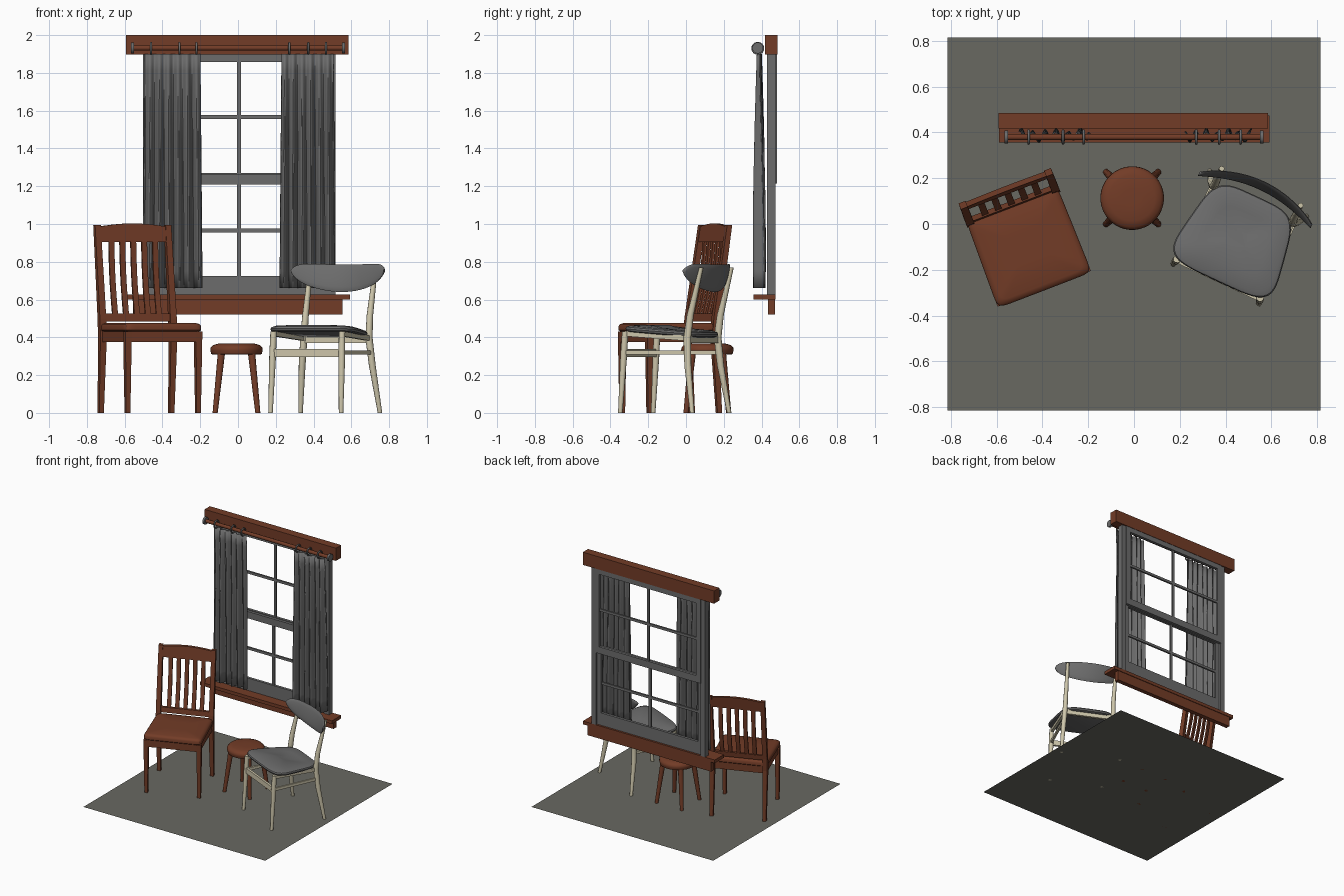
import bpy
import bmesh
from math import sin, cos, pi, radians, copysign
from mathutils import Matrix, Vector

default_cube = bpy.data.objects.get("Cube")
if default_cube:
    bpy.data.objects.remove(default_cube, do_unlink=True)


def make_material(name, colour):
    material = bpy.data.materials.new(name)
    material.use_nodes = True
    material.diffuse_color = (*colour, 1)
    material.node_tree.nodes["Principled BSDF"].inputs["Base Color"].default_value = (*colour, 1)
    return material


brown = make_material("brown wood", (0.17, 0.045, 0.02))
cream = make_material("cream wood", (0.62, 0.57, 0.41))
grey = make_material("grey", (0.15, 0.15, 0.15))
floor_grey = make_material("warm floor grey", (0.14, 0.14, 0.12))
HERE = Matrix.Identity(4)


def finish(bm, name, material, place=HERE, smooth=False):
    """Turn a bmesh into a coloured object."""
    bmesh.ops.recalc_face_normals(bm, faces=bm.faces)
    bm.transform(place)
    mesh = bpy.data.meshes.new(name)
    bm.to_mesh(mesh)
    bm.free()
    mesh.materials.append(material)
    obj = bpy.data.objects.new(name, mesh)
    bpy.context.collection.objects.link(obj)
    if smooth:
        bpy.ops.object.select_all(action='DESELECT')
        obj.select_set(True)
        bpy.context.view_layer.objects.active = obj
        bpy.ops.object.shade_smooth_by_angle(angle=radians(40))
    return obj


def loft(name, rings, material, place=HERE, smooth=False):
    """Skin a list of equal-length rings and cap both ends."""
    bm = bmesh.new()
    loops = [[bm.verts.new(p) for p in ring] for ring in rings]
    n = len(loops[0])
    for a, b in zip(loops, loops[1:]):
        for i in range(n):
            j = (i + 1) % n
            bm.faces.new((a[i], a[j], b[j], b[i]))
    bm.faces.new(loops[0])
    bm.faces.new(loops[-1])
    return finish(bm, name, material, place, smooth)


def box(name, x, y, z, material, place=HERE):
    rings = [[(x[0], y[0], h), (x[1], y[0], h), (x[1], y[1], h), (x[0], y[1], h)] for h in z]
    return loft(name, rings, material, place)


def post(name, stations, material, place=HERE, sides=4):
    """Upright leg: stations are (x, y, z, half x, half y)."""
    rings = []
    k = 1 / cos(pi / sides) if sides == 4 else 1
    for x, y, z, hx, hy in stations:
        angles = [2 * pi * (i + 0.5) / sides for i in range(sides)]
        rings.append([(x + k * hx * cos(a), y + k * hy * sin(a), z) for a in angles])
    return loft(name, rings, material, place, sides > 4)


def beam(name, start, end, half_width, half_height, material, place=HERE):
    start, end = Vector(start), Vector(end)
    side = (end - start).cross(Vector((0, 0, 1))).normalized() * half_width
    up = Vector((0, 0, half_height))
    rings = [[p - side - up, p + side - up, p + side + up, p - side + up] for p in (start, end)]
    return loft(name, rings, material, place)


def pad(name, half_front, half_back, half_depth, power, layers, tilt, material, place):
    """Rounded seat: layers are (z, scale); tilt raises the front."""
    rings = []
    for z, scale in layers:
        ring = []
        for i in range(48):
            a = 2 * pi * i / 48
            sx = copysign(abs(cos(a)) ** (2 / power), cos(a))
            sy = copysign(abs(sin(a)) ** (2 / power), sin(a))
            half = half_front + (half_back - half_front) * (sy + 1) / 2
            ring.append((sx * half * scale, sy * half_depth * scale, z - tilt * sy))
        rings.append(ring)
    return loft(name, rings, material, place, True)


SIDES = (("right", -1), ("left", 1))

# Floor
bm = bmesh.new()
bmesh.ops.create_grid(bm, x_segments=1, y_segments=1, size=0.815)
finish(bm, "floor", floor_grey)

# Slatted brown chair
chair = Matrix.Translation((-0.463, -0.098, 0)) @ Matrix.Rotation(radians(21), 4, 'Z')


def back_line(z):
    return 0.19 + 0.08 * (z - 0.45) / 0.55


for side, s in SIDES:
    post(f"chair_front_leg_{side}", [(s * 0.2, -0.18, 0, 0.012, 0.012),
         (s * 0.2, -0.18, 0.43, 0.018, 0.018)], brown, chair)
    post(f"chair_back_post_{side}", [(s * 0.2, 0.215, 0, 0.013, 0.013),
         (s * 0.2, 0.19, 0.4, 0.018, 0.018), (s * 0.2, back_line(0.5), 0.5, 0.018, 0.018),
         (s * 0.2, back_line(1), 0.995, 0.016, 0.014)], brown, chair)
    box(f"chair_side_apron_{side}", sorted((s * 0.187, s * 0.207)), (-0.17, 0.18), (0.375, 0.435), brown, chair)
for end, y in (("front", -0.186), ("back", 0.186)):
    box(f"chair_{end}_apron", (-0.19, 0.19), (y - 0.01, y + 0.01), (0.375, 0.435), brown, chair)
pad("chair_seat", 0.22, 0.213, 0.205, 14,
    [(0.432, 0.97), (0.438, 1), (0.46, 1), (0.47, 0.97), (0.477, 0.88), (0.477, 0.3)], 0, brown, chair)
for name, low, high, crown in (("lower", 0.485, 0.525, 0), ("top", 0.905, 0.985, 0.018)):
    rings = []
    for i in range(13):
        x = -0.19 + 0.38 * i / 12
        top = high + crown * cos(x / 0.2 * pi / 2)
        rings.append([(x, back_line(z) + d, z) for z, d in
                      ((low, -0.011), (low, 0.011), (top, 0.011), (top, -0.011))])
    loft(f"chair_{name}_back_rail", rings, brown, chair)
for i in range(5):
    x = -0.124 + 0.062 * i
    heights = [0.51 + 0.08 * k for k in range(6)]
    post(f"chair_slat_{i + 1}", [(x, back_line(z) + 0.012 * sin(pi * k / 5), z, 0.015, 0.006)
         for k, z in enumerate(heights)], brown, chair)

# Round stool
stool = Matrix.Translation((-0.008, 0.113, 0))
post("stool_seat", [(0, 0, z, r, r) for z, r in
     ((0.308, 0.125), (0.312, 0.134), (0.33, 0.139), (0.345, 0.138), (0.358, 0.126), (0.366, 0.1), (0.368, 0.04))],
     brown, stool, 40)
for side, s in SIDES:
    for end, t in (("front", -1), ("back", 1)):
        post(f"stool_{end}_leg_{side}", [(s * 0.113, t * 0.113, 0, 0.014, 0.014),
             (s * 0.08, t * 0.08, 0.315, 0.02, 0.02)], brown, stool, 12)

# Cream chair with curved backrest
dining = Matrix.Translation((0.45, -0.065, 0)) @ Matrix.Rotation(radians(-25), 4, 'Z')
for side, s in SIDES:
    post(f"dining_front_leg_{side}", [(s * 0.206, -0.216, 0, 0.012, 0.012),
         (s * 0.202, -0.198, 0.3, 0.018, 0.018), (s * 0.2, -0.19, 0.432, 0.017, 0.017)], cream, dining, 10)
    post(f"dining_back_leg_{side}", [(s * 0.232, 0.216, 0, 0.012, 0.012),
         (s * 0.205, 0.178, 0.25, 0.018, 0.019), (s * 0.19, 0.168, 0.4, 0.019, 0.021),
         (s * 0.188, 0.185, 0.52, 0.017, 0.019), (s * 0.19, 0.25, 0.77, 0.012, 0.011)], cream, dining, 10)
    beam(f"dining_side_stretcher_{side}", (s * 0.202, -0.197, 0.32), (s * 0.198, 0.173, 0.32), 0.008, 0.011, cream, dining)
    beam(f"dining_seat_rail_{side}", (s * 0.198, -0.19, 0.42), (s * 0.19, 0.17, 0.395), 0.01, 0.014, cream, dining)
beam("dining_front_stretcher", (-0.202, -0.198, 0.318), (0.202, -0.198, 0.318), 0.009, 0.021, cream, dining)
beam("dining_back_rail", (-0.19, 0.168, 0.39), (0.19, 0.168, 0.39), 0.01, 0.02, cream, dining)
pad("dining_cushion", 0.262, 0.192, 0.205, 4.5,
    [(0.416, 0.93), (0.421, 0.98), (0.432, 1), (0.441, 0.98), (0.448, 0.9), (0.45, 0.6), (0.449, 0.2)],
    0.016, grey, dining)
rings = []
for i in range(33):
    s = 0.998 * sin(pi * (i / 32 - 0.5))
    top, bottom = 0.785 + 0.012 * s * s, 0.64 + 0.07 * s * s
    middle, half = (top + bottom) / 2, (top - bottom) / 2 * (1 - s ** 8) ** 0.5
    ring = []
    for k in range(14):
        a = 2 * pi * k / 14
        rise = half * cos(a)
        ring.append((0.272 * s, 0.257 - 0.07 * s * s + 0.25 * rise + 0.01 * sin(a), middle + rise))
    rings.append(ring)
loft("dining_backrest", rings, grey, dining, True)

# Window woodwork
box("window_header", (-0.592, 0.585), (0.418, 0.485), (1.897, 2), brown)
box("window_sill", (-0.59, 0.592), (0.357, 0.475), (0.6, 0.626), brown)
box("window_sill_apron", (-0.555, 0.552), (0.435, 0.47), (0.52, 0.6), brown)

# Window frame and the two sashes
window = Matrix.Translation((0.006, 0, 0))
for side, s in SIDES:
    box(f"window_jamb_{side}", sorted((s * 0.47, s * 0.51)), (0.43, 0.475), (0.626, 1.897), grey, window)
for name, y, bottom, top, low_rail, high_rail, bar in (
        ("lower_sash", 0.437, 0.626, 1.265, 0.1, 0.055, 0.965),
        ("upper_sash", 0.46, 1.215, 1.897, 0.055, 0.04, 1.567)):
    depth = (y, y + 0.022)
    for side, s in SIDES:
        box(f"{name}_stile_{side}", sorted((s * 0.435, s * 0.472)), depth, (bottom, top), grey, window)
    box(f"{name}_bottom_rail", (-0.44, 0.44), depth, (bottom, bottom + low_rail), grey, window)
    box(f"{name}_top_rail", (-0.44, 0.44), depth, (top - high_rail, top), grey, window)
    thin = (y + 0.004, y + 0.018)
    box(f"{name}_upright_bar", (-0.01, 0.01), thin, (bottom + low_rail, top - high_rail), grey, window)
    box(f"{name}_cross_bar", (-0.44, 0.44), thin, (bar - 0.01, bar + 0.01), grey, window)


# Curtain rod, end caps and rings
def rod(name, x0, x1, radius, material):
    rings = [[(x, 0.38 + radius * cos(k * pi / 10), 1.932 + radius * sin(k * pi / 10))
              for k in range(20)] for x in (x0, x1)]
    loft(name, rings, material, HERE, True)


rod("curtain_rod", -0.555, 0.555, 0.014, brown)
for side, s in SIDES:
    rod(f"rod_cap_{side}", s * 0.55, s * 0.566, 0.029, grey)
for i, x in enumerate((-0.46, -0.31, -0.22, 0.272, 0.372, 0.466)):
    bpy.ops.mesh.primitive_torus_add(location=(x, 0.38, 1.93), rotation=(0, pi / 2, 0), major_radius=0.028,
                                     minor_radius=0.006, major_segments=24, minor_segments=8)
    hoop = bpy.context.object
    hoop.name = f"curtain_ring_{i + 1}"
    hoop.data.materials.append(grey)
    bpy.ops.object.shade_smooth_by_angle(angle=radians(60))

# Pleated curtains
COLUMNS, ROWS = 72, 14
for side, left, right, phase in (("right", -0.503, -0.19, 0.4), ("left", 0.222, 0.515, 1.9)):
    bm = bmesh.new()
    grid = []
    for r in range(ROWS + 1):
        t = r / ROWS
        swell = 0.008 + 0.015 * sin(pi * (1 - t) * 0.6)
        row = []
        for c in range(COLUMNS + 1):
            f = c / COLUMNS
            x = left + 0.01 * t + (right - left - 0.02 * t) * f
            fold = sin(12 * pi * f + phase + 0.8 * t) + 0.4 * sin(5 * pi * f + phase * 2 - t)
            row.append(bm.verts.new((x, 0.388 + swell * fold, 0.662 + 1.238 * t)))
        grid.append(row)
    for a, b in zip(grid, grid[1:]):
        for c in range(COLUMNS):
            bm.faces.new((a[c], a[c + 1], b[c + 1], b[c]))
    curtain = finish(bm, f"curtain_{side}", grey, HERE, True)
    cloth = curtain.modifiers.new("cloth thickness", 'SOLIDIFY')
    cloth.thickness = 0.005
    cloth.offset = 0
